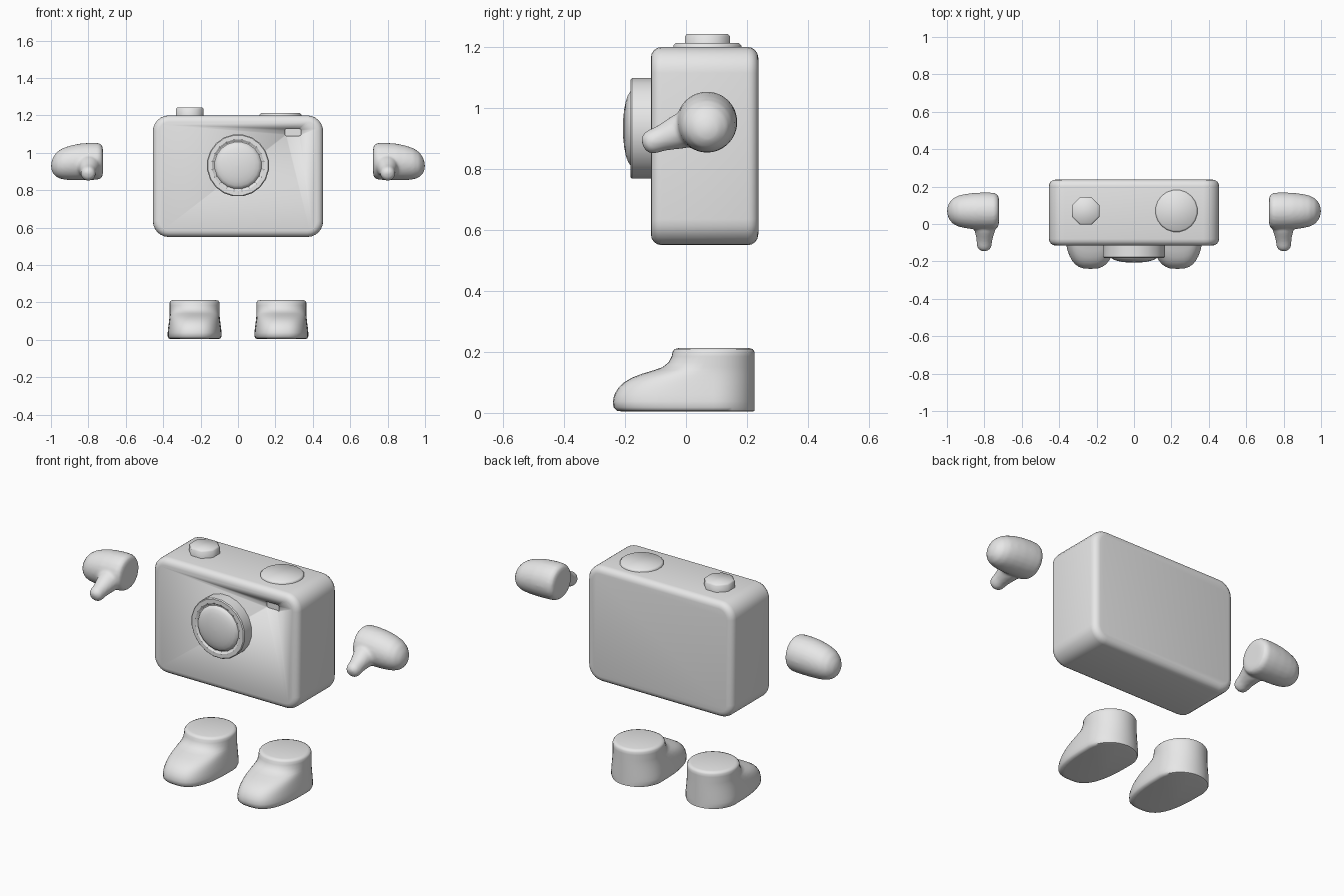
import bpy, bmesh, math
from mathutils import Vector, Matrix

if "Cube" in bpy.data.objects:
    bpy.data.objects.remove(bpy.data.objects["Cube"])

grey = bpy.data.materials.new("light grey")
grey.diffuse_color = (0.8, 0.8, 0.8, 1)
grey.use_nodes = True
grey.node_tree.nodes["Principled BSDF"].inputs["Base Color"].default_value = grey.diffuse_color


def finish(name, bm, angle=35):
    bmesh.ops.recalc_face_normals(bm, faces=bm.faces)
    me = bpy.data.meshes.new(name)
    bm.to_mesh(me)
    bm.free()
    ob = bpy.data.objects.new(name, me)
    bpy.context.collection.objects.link(ob)
    me.materials.append(grey)
    bpy.ops.object.select_all(action='DESELECT')
    ob.select_set(True)
    bpy.context.view_layer.objects.active = ob
    bpy.ops.object.shade_smooth_by_angle(angle=math.radians(angle))
    return ob


def loft(bm, rings):
    """Skin a list of equal-length point loops and cap both ends."""
    loops = [[bm.verts.new(p) for p in ring] for ring in rings]
    n = len(loops[0])
    for a, b in zip(loops, loops[1:]):
        for i in range(n):
            j = (i + 1) % n
            bm.faces.new((a[i], a[j], b[j], b[i]))
    bm.faces.new(loops[0][::-1])
    bm.faces.new(loops[-1])


def lathe(bm, profile, sides, matrix):
    """Revolve (radius, height) pairs about local z, then place with matrix."""
    rings = []
    for r, h in profile:
        angles = [2 * math.pi * (i + 0.5) / sides for i in range(sides)]
        rings.append([matrix @ Vector((r * math.cos(a), r * math.sin(a), h)) for a in angles])
    loft(bm, rings)


def rounded_box(bm, lo, hi, corner, edge, segs):
    """Box with wide corners in the xz outline and a small edge rounding."""
    outline = []
    for k, (sx, sz) in enumerate([(1, 1), (-1, 1), (-1, -1), (1, -1)]):
        cx = hi[0] - corner if sx > 0 else lo[0] + corner
        cz = hi[2] - corner if sz > 0 else lo[2] + corner
        for i in range(segs + 1):
            a = math.pi / 2 * (k + i / segs)
            outline.append((cx, cz, math.cos(a), math.sin(a)))
    steps = [math.pi / 2 * i / 4 for i in range(5)] if edge else [0]
    levels = [(lo[1] + edge * (1 - math.sin(t)), edge * (1 - math.cos(t))) for t in steps[::-1]]
    levels = [(y, inset) for y, inset in levels][::-1]
    front = [(lo[1] + edge * (1 - math.cos(t)), edge * (1 - math.sin(t))) for t in steps]
    back = [(lo[1] + hi[1] - y, inset) for y, inset in front[::-1]]
    rings = [[(cx + (corner - d) * c, y, cz + (corner - d) * s) for cx, cz, c, s in outline]
             for y, d in front + back]
    loft(bm, rings)


# Camera body
bm = bmesh.new()
rounded_box(bm, (-0.455, -0.115, 0.55), (0.455, 0.237, 1.2), 0.085, 0.035, 6)
body = finish("camera_body", bm)

# Viewfinder recess
bm = bmesh.new()
rounded_box(bm, (0.25, -0.2, 1.09), (0.337, -0.1, 1.13), 0.012, 0, 3)
cutter = finish("viewfinder_cutter", bm)
cutter.hide_render = True
cutter.hide_set(True)
cut = body.modifiers.new("viewfinder", 'BOOLEAN')
cut.object = cutter
cut.operation = 'DIFFERENCE'
cut.solver = 'EXACT'

# Lens barrel with a shallow glass dome
bm = bmesh.new()
profile = [(0.167, 0), (0.167, 0.07), (0.162, 0.075), (0.14, 0.075), (0.13, 0.068)]
profile += [(0.126 * math.cos(t), 0.068 + 0.032 * math.sin(t))
            for t in [math.pi / 2 * i / 6 for i in range(6)]] + [(0.004, 0.1)]
lathe(bm, profile, 20, Matrix.Translation((0, -0.107, 0.933)) @ Matrix.Rotation(math.pi / 2, 4, 'X'))
finish("lens", bm)

# Top buttons
for name, x, r, top, sides in [("shutter_button", -0.258, 0.08, 1.243, 8),
                               ("mode_dial", 0.227, 0.113, 1.213, 20)]:
    bm = bmesh.new()
    lathe(bm, [(r, 1.19), (r, top - 0.008), (r - 0.008, top)], sides, Matrix.Translation((x, 0.07, 0)))
    finish(name, bm, 50)

# Hands: a mitten lathed along x with a thumb blended in
for side, label in [(1, "right"), (-1, "left")]:
    bm = bmesh.new()
    shape = [(0.722, 0.955, 0.068), (0.728, 0.955, 0.087), (0.745, 0.955, 0.098), (0.79, 0.954, 0.1),
             (0.85, 0.951, 0.098), (0.9, 0.946, 0.092), (0.94, 0.941, 0.083), (0.97, 0.936, 0.067),
             (0.99, 0.932, 0.042), (0.999, 0.93, 0.015)]
    rings = []
    for x, z, r in shape:
        rings.append([(side * x, 0.069 + r * math.cos(a), z + r * math.sin(a))
                      for a in [2 * math.pi * i / 24 for i in range(24)]])
    loft(bm, rings)
    base, tip = Vector((side * 0.795, 0.04, 0.945)), Vector((side * 0.802, -0.142, 0.878))
    axis = tip - base
    length = axis.length
    turn = Matrix.Translation(base) @ axis.to_track_quat('Z', 'Y').to_matrix().to_4x4()
    lathe(bm, [(0.06, 0), (0.058, 0.07), (0.05, 0.1), (0.043, 0.13), (0.04, length - 0.028),
               (0.035, length - 0.014), (0.022, length - 0.003), (0.008, length)], 16, turn)
    hand = finish(label + "_hand", bm)
    merge = hand.modifiers.new("merge", 'REMESH')
    merge.mode = 'VOXEL'
    merge.voxel_size = 0.008
    merge.use_smooth_shade = True
    blend = hand.modifiers.new("blend", 'SMOOTH')
    blend.factor = 0.5
    blend.iterations = 8

# Shoes: stacked outlines of (height, toe y, half width)
levels = [(0.004, -0.205, 0.125), (0.007, -0.226, 0.138), (0.018, -0.238, 0.144), (0.038, -0.24, 0.144),
          (0.06, -0.235, 0.142), (0.082, -0.222, 0.139), (0.1, -0.203, 0.137), (0.115, -0.178, 0.135),
          (0.128, -0.145, 0.134), (0.14, -0.105, 0.133), (0.15, -0.077, 0.133), (0.165, -0.058, 0.133),
          (0.185, -0.047, 0.133), (0.2, -0.044, 0.133), (0.209, -0.038, 0.127), (0.213, -0.022, 0.113)]
for side, label in [(1, "right"), (-1, "left")]:
    bm = bmesh.new()
    rings = []
    for z, toe, w in levels:
        mid = 0.089
        reach = mid - toe
        power = 2 / (2.1 + max(0, reach - 0.135) * 4)
        heel = min(0.136, w + 0.003)
        ring = []
        for i in range(40):
            c, s = math.cos(2 * math.pi * i / 40), math.sin(2 * math.pi * i / 40)
            if s >= 0:
                p = (w * c, mid + heel * s)
            else:
                p = (w * math.copysign(abs(c) ** power, c), mid - reach * abs(s) ** power)
            ring.append((side * 0.232 + p[0], p[1], z))
        rings.append(ring)
    loft(bm, rings)
    finish(label + "_shoe", bm, 50)
